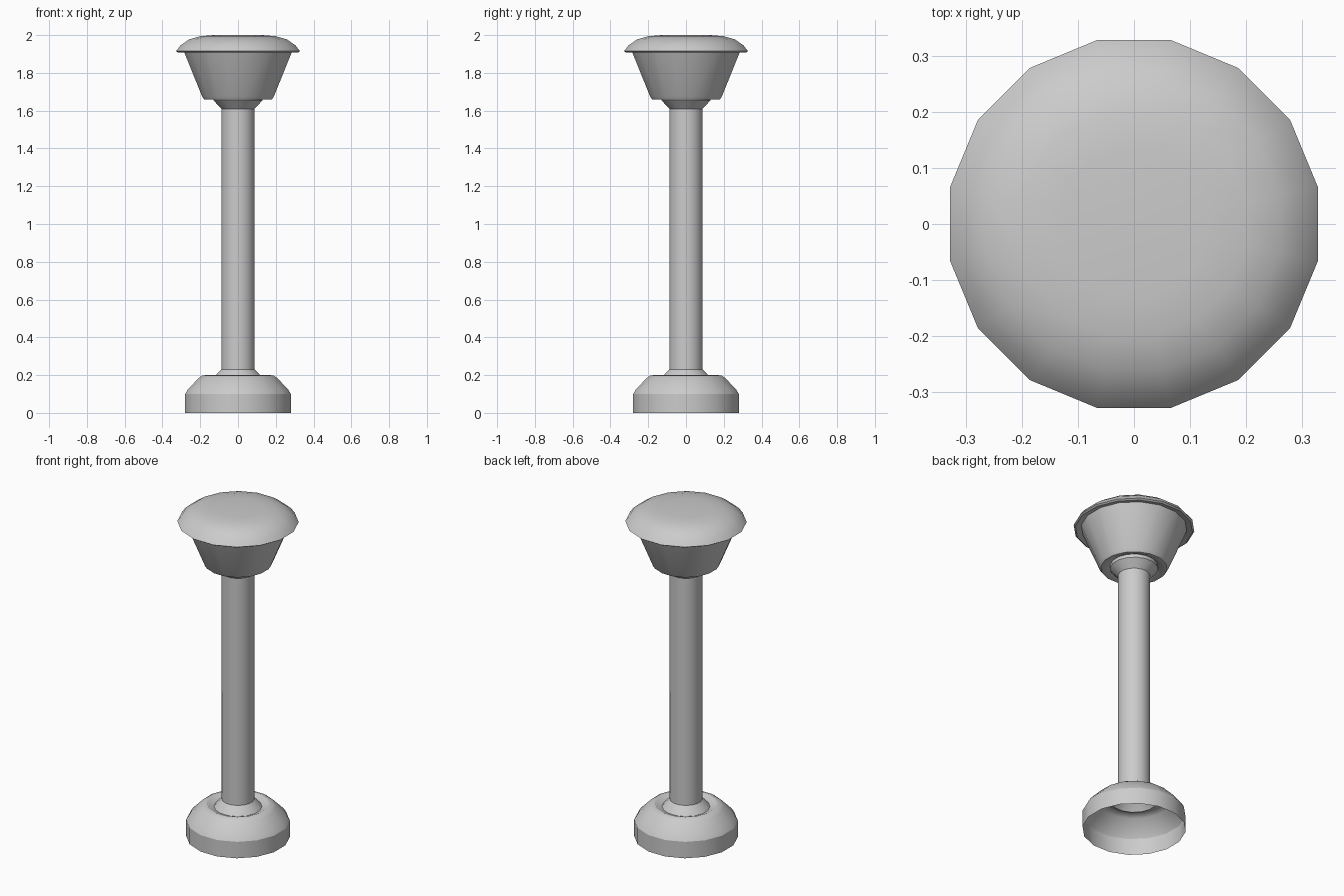
import bpy
import bmesh
import math

SIDES = 16

cube = bpy.data.objects.get("Cube")
if cube:
    bpy.data.objects.remove(cube, do_unlink=True)

grey = bpy.data.materials.new("plain grey")
grey.use_nodes = True
grey.diffuse_color = (0.6, 0.6, 0.6, 1)
grey.node_tree.nodes["Principled BSDF"].inputs["Base Color"].default_value = (0.6, 0.6, 0.6, 1)


def lathe(name, profile, sharp=40):
    """Spin (distance to flat side, height) points around z; zero distance closes the end."""
    bm = bmesh.new()
    rings = []
    for dist, z in profile:
        if dist == 0:
            rings.append([bm.verts.new((0, 0, z))] * SIDES)
            continue
        r = dist / math.cos(math.pi / SIDES)
        angles = [2 * math.pi * (i + 0.5) / SIDES for i in range(SIDES)]
        rings.append([bm.verts.new((r * math.cos(a), r * math.sin(a), z)) for a in angles])
    for low, high in zip(rings, rings[1:]):
        for i in range(SIDES):
            j = (i + 1) % SIDES
            corners = dict.fromkeys((low[i], low[j], high[j], high[i]))
            bm.faces.new(list(corners))
    mesh = bpy.data.meshes.new(name)
    bm.to_mesh(mesh)
    bm.free()
    mesh.materials.append(grey)
    obj = bpy.data.objects.new(name, mesh)
    bpy.context.collection.objects.link(obj)
    bpy.ops.object.select_all(action='DESELECT')
    obj.select_set(True)
    bpy.context.view_layer.objects.active = obj
    bpy.ops.object.shade_smooth_by_angle(angle=math.radians(sharp))
    return obj


# Hollow base, open below, with a shallow dish around the pole
lathe("base", [(0.28, 0), (0.28, 0.1), (0.265, 0.125), (0.205, 0.187), (0.19, 0.197),
               (0.17, 0.2), (0.13, 0.183)], 30)

# Pole with a flared collar at each end
lathe("lower_collar", [(0.13, 0.183), (0.115, 0.202), (0.088, 0.23)])
lathe("pole", [(0.088, 0.23), (0.088, 1.61)])
lathe("upper_collar", [(0.088, 1.61), (0.13, 1.655), (0.13, 1.675)])

# Tapered head
lathe("head", [(0.13, 1.675), (0.165, 1.658), (0.18, 1.66), (0.19, 1.675), (0.287, 1.915)])

# Domed cap with a thin overhanging lip
lathe("cap", [(0.287, 1.915), (0.318, 1.908), (0.328, 1.915), (0.305, 1.945),
              (0.26, 1.977), (0.2, 1.994), (0.13, 2.0), (0, 2.0)])
